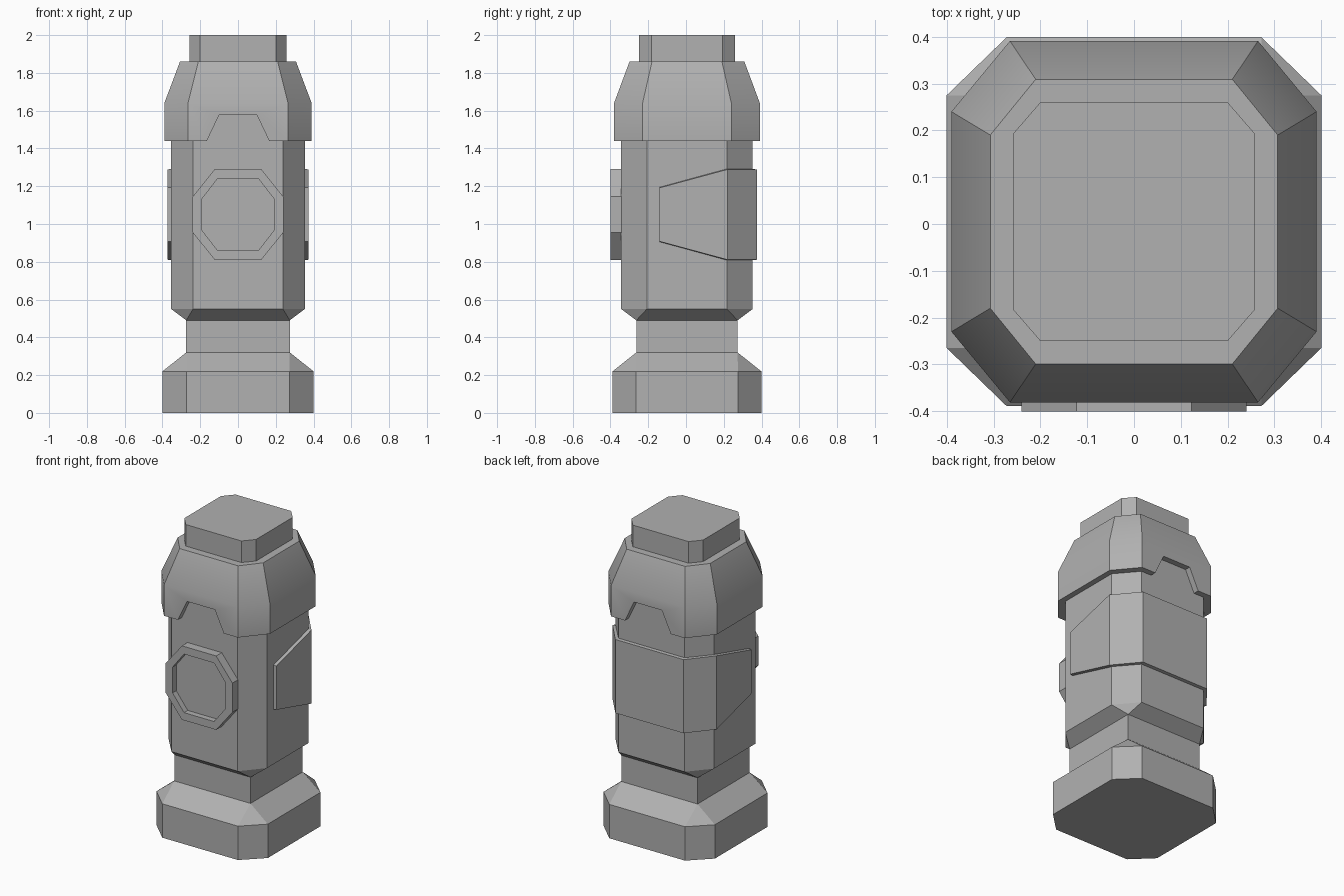
import bpy, bmesh, math

if "Cube" in bpy.data.objects:
    bpy.data.objects.remove(bpy.data.objects["Cube"])

CY = 0.005  # depth centre of the main body

grey = bpy.data.materials.new("dark_grey")
grey.diffuse_color = (0.44, 0.44, 0.44, 1)
grey.use_nodes = True
grey.node_tree.nodes["Principled BSDF"].inputs["Base Color"].default_value = grey.diffuse_color


def loft(name, rings, closed=False):
    """Skin matching point rings; cap both ends, or join the last ring to the first."""
    bm = bmesh.new()
    vs = [[bm.verts.new(p) for p in r] for r in rings]
    n = len(rings[0])
    pairs = list(zip(vs, vs[1:])) + ([(vs[-1], vs[0])] if closed else [])
    for a, b in pairs:
        for i in range(n):
            j = (i + 1) % n
            bm.faces.new((a[i], a[j], b[j], b[i]))
    if not closed:
        bm.faces.new(vs[0][::-1])
        bm.faces.new(vs[-1])
    bmesh.ops.remove_doubles(bm, verts=bm.verts, dist=1e-5)
    bmesh.ops.recalc_face_normals(bm, faces=bm.faces)
    me = bpy.data.meshes.new(name)
    bm.to_mesh(me)
    bm.free()
    me.materials.append(grey)
    ob = bpy.data.objects.new(name, me)
    bpy.context.collection.objects.link(ob)
    return ob


def octagon(hx, hy, fx, fy):
    """Chamfered rectangle: half sizes and half lengths of the flats."""
    return [(hx, -fy), (hx, fy), (fx, hy), (-fx, hy),
            (-hx, fy), (-hx, -fy), (-fx, -hy), (fx, -hy)]


def level(z, hx, hy, fx, fy):
    return [(x, y + CY, z) for x, y in octagon(hx, hy, fx, fy)]


def upright(y, hx, hz, fx, fz):
    return [(x, y, z + 1.05) for x, z in octagon(hx, hz, fx, fz)]


# Base, square neck and main body
neck = (0.274, 0.268, 0.274, 0.268)
base = (0.4, 0.394, 0.272, 0.27)
body = (0.354, 0.348, 0.238, 0.212)
loft("base_and_neck", [level(0, *base), level(0.22, *base),
                       level(0.32, *neck), level(0.49, *neck)])
loft("body", [level(0.49, *neck), level(0.55, *body), level(1.62, *body)])

# Shoulder cap with a notch cut front and back
shoulder = (0.39, 0.386, 0.265, 0.235)
cap = loft("shoulder_cap", [level(1.44, *shoulder), level(1.64, *shoulder),
                            level(1.86, 0.307, 0.304, 0.21, 0.185)])
notch = [(-0.179, 1.41), (-0.1, 1.577), (0.1, 1.577), (0.179, 1.41)]
bpy.context.view_layer.objects.active = cap
for s in (-1, 1):
    cutter = loft("notch_cutter", [[(x, CY + s * d, z) for x, z in notch]
                                   for d in (0.32, 0.5)])
    cutter.hide_render = True
    mod = cap.modifiers.new("notch", "BOOLEAN")
    mod.operation = "DIFFERENCE"
    mod.solver = "EXACT"
    mod.object = cutter
    bpy.ops.object.modifier_apply(modifier=mod.name)
    bpy.data.objects.remove(cutter)
cap.data.shade_smooth()
cap.data.set_sharp_from_angle(angle=math.radians(30))

# Top plug
plug = (0.258, 0.255, 0.2, 0.188)
loft("top_plug", [level(1.85, *plug), level(2.0, *plug)])

# Raised octagonal frame on the front, with a sunken panel
outer, inner = (0.24, 0.24, 0.123, 0.095), (0.19, 0.19, 0.108, 0.084)
loft("front_frame", [upright(-0.335, *outer), upright(-0.4, *outer),
                     upright(-0.4, *inner), upright(-0.362, *inner)])

# Band wrapping both sides and the back: (inner xy, outer xy, half height)
half = [((0.345, -0.142), (0.374, -0.139), 0.145),
        ((0.345, 0.212), (0.374, 0.22), 0.242),
        ((0.235, 0.345), (0.245, 0.375), 0.242)]
path = half + [((-i[0], i[1]), (-o[0], o[1]), h) for i, o, h in reversed(half)]
loft("wrap_band", [[(*i, 1.05 - h), (*o, 1.053 - h), (*o, 1.047 + h), (*i, 1.05 + h)]
                   for i, o, h in path])
